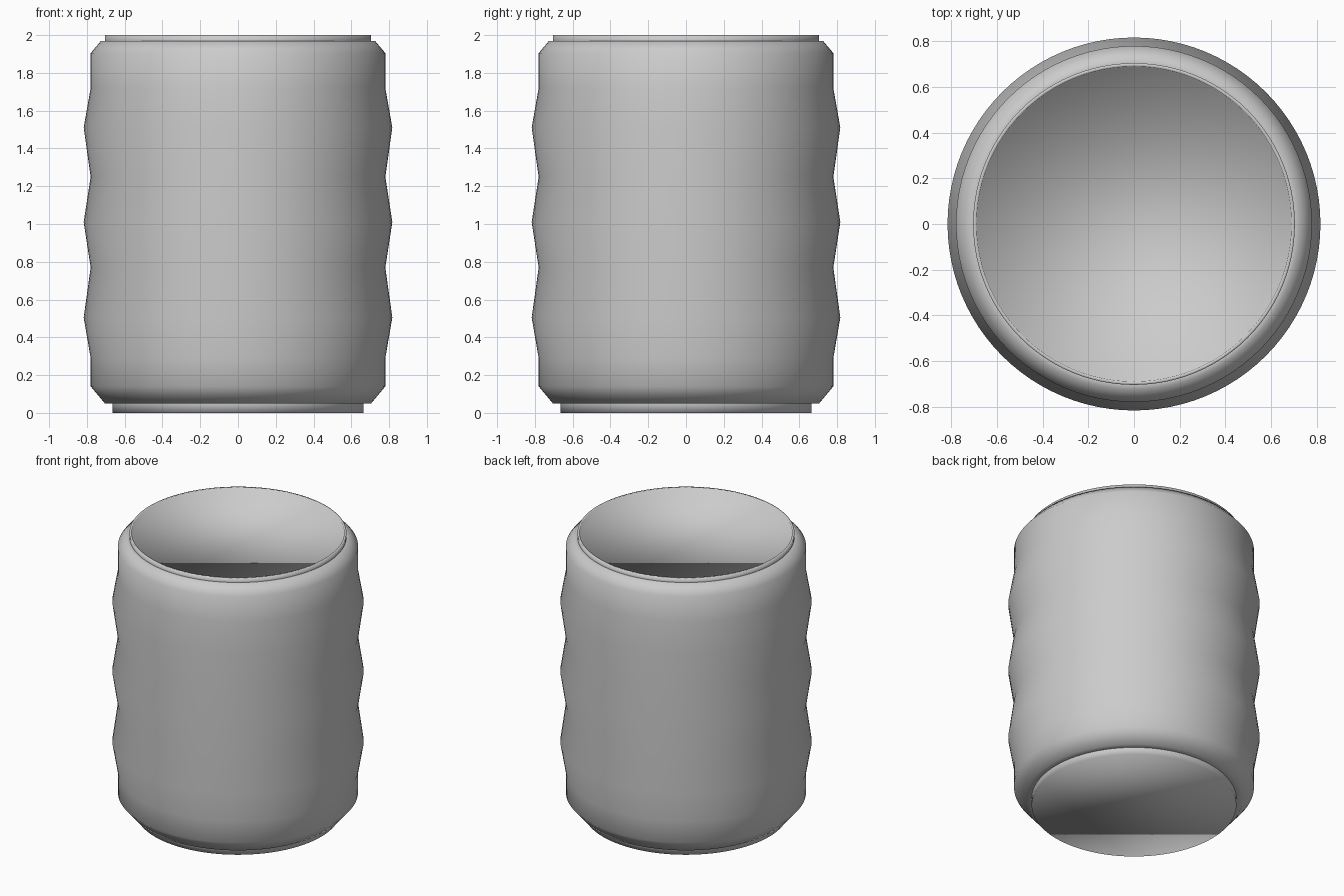
import bpy, bmesh, math

if "Cube" in bpy.data.objects:
    bpy.data.objects.remove(bpy.data.objects["Cube"])

SIDES = 96


def lathe(name, profile, cap=None):
    """Revolve (radius, z) points listed from bottom/outside to top/inside; cap 'first' or 'last' ring."""
    bm = bmesh.new()
    rings = []
    for r, z in profile:
        rings.append([bm.verts.new((r * math.cos(2 * math.pi * i / SIDES),
                                    r * math.sin(2 * math.pi * i / SIDES), z))
                      for i in range(SIDES)])
    for a, b in zip(rings, rings[1:]):
        for i in range(SIDES):
            j = (i + 1) % SIDES
            bm.faces.new((a[i], a[j], b[j], b[i]))
    if cap == 'first':
        bm.faces.new(rings[0][::-1])
    elif cap == 'last':
        bm.faces.new(rings[-1])
    for f in bm.faces:
        f.smooth = True
    mesh = bpy.data.meshes.new(name)
    bm.to_mesh(mesh)
    bm.free()
    obj = bpy.data.objects.new(name, mesh)
    bpy.context.collection.objects.link(obj)
    return obj


# Narrow closed foot
lathe("foot", [(0.665, 0), (0.665, 0.05)], cap='first')

# Outer sleeve with bevelled ends and three grip ridges
sleeve = [(0.665, 0.05), (0.705, 0.05), (0.78, 0.14), (0.78, 0.29)]
for peak, valley in ((0.505, 0.77), (1.01, 1.25), (1.51, 1.72)):
    sleeve += [(0.817, peak), (0.78, valley)]
sleeve += [(0.78, 1.905), (0.725, 1.97), (0.705, 1.97)]
lathe("sleeve", sleeve)

# Thin raised lip around a shallow recessed lid
lathe("rim_and_lid", [(0.705, 1.97), (0.705, 2.0), (0.69, 2.0), (0.683, 1.95)], cap='last')
